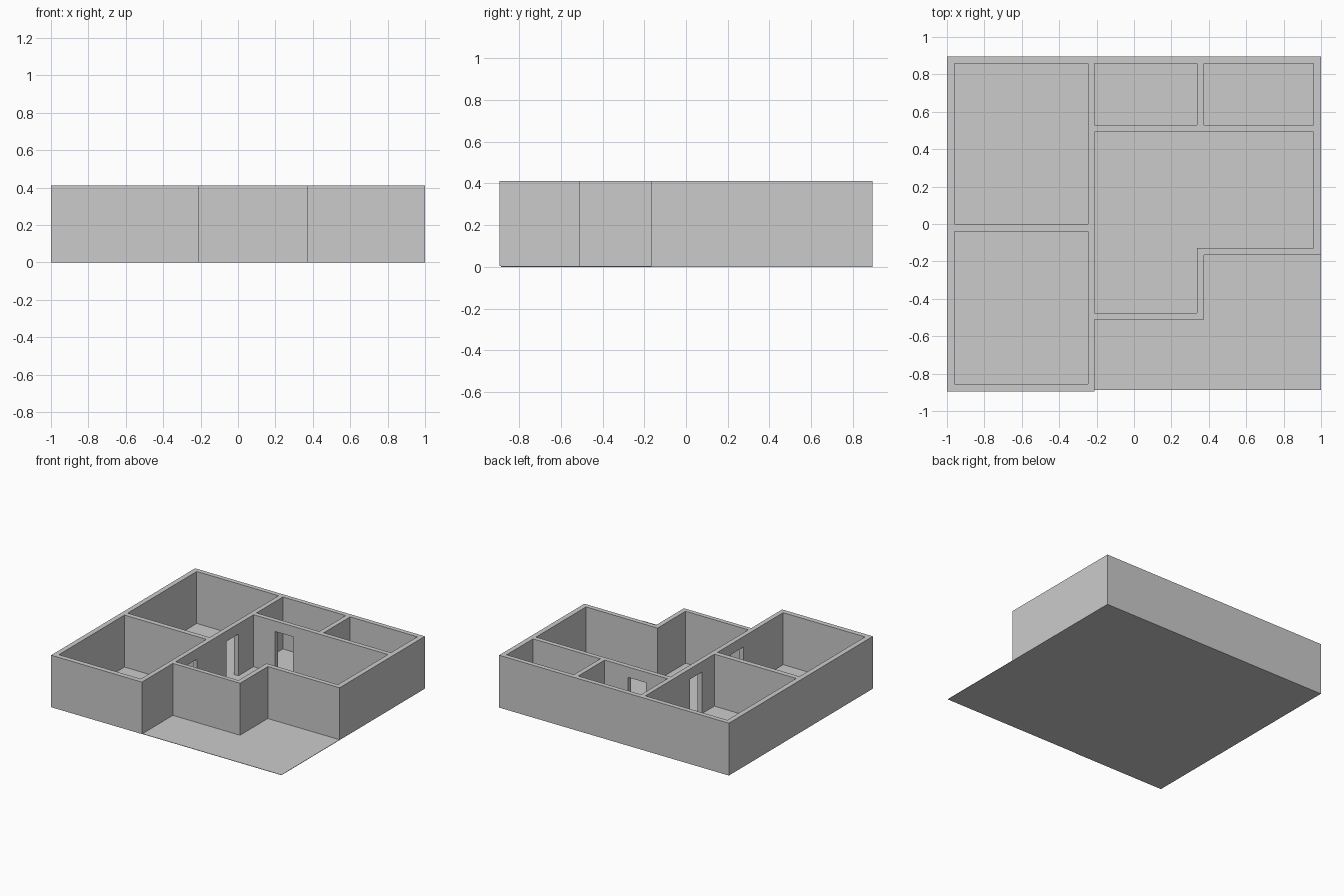
import bpy
import bmesh

if "Cube" in bpy.data.objects:
    bpy.data.objects.remove(bpy.data.objects["Cube"])

HEIGHT, FLOOR, DOOR_TOP = 0.412, 0.003, 0.33


def prism(name, points, z0, z1):
    """Extrude a counter-clockwise plan outline from z0 to z1."""
    bm = bmesh.new()
    face = bm.faces.new([bm.verts.new((x, y, z0)) for x, y in points])
    top = bmesh.ops.extrude_face_region(bm, geom=[face])["geom"]
    verts = [g for g in top if isinstance(g, bmesh.types.BMVert)]
    bmesh.ops.translate(bm, verts=verts, vec=(0, 0, z1 - z0))
    bmesh.ops.recalc_face_normals(bm, faces=bm.faces[:])
    mesh = bpy.data.meshes.new(name)
    bm.to_mesh(mesh)
    bm.free()
    obj = bpy.data.objects.new(name, mesh)
    bpy.context.scene.collection.objects.link(obj)
    return obj


def rect(x0, x1, y0, y1):
    return [(x0, y0), (x1, y0), (x1, y1), (x0, y1)]


def carve(target, points, z0, z1):
    """Cut a prism out of the target and discard the cutter."""
    cutter = prism("cutter", points, z0, z1)
    cutter.hide_render = True
    mod = target.modifiers.new("carve", 'BOOLEAN')
    mod.operation, mod.solver, mod.object = 'DIFFERENCE', 'EXACT', cutter
    bpy.context.view_layer.objects.active = target
    bpy.ops.object.modifier_apply(modifier=mod.name)
    bpy.data.objects.remove(cutter, do_unlink=True)


# Floor slab, including the open corner terrace
prism("floor", rect(-1, 1, -0.888, 0.895), 0, FLOOR)

# Solid block following the stepped outer wall line
walls = prism("walls", [(-1, -0.895), (-0.21, -0.895), (-0.21, -0.51), (0.375, -0.51),
                        (0.375, -0.165), (1, -0.165), (1, 0.895), (-1, 0.895)],
              FLOOR, HEIGHT)

# Rooms
rooms = [
    rect(-0.96, -0.247, 0.0, 0.858),
    rect(-0.96, -0.247, -0.855, -0.04),
    rect(-0.21, 0.337, 0.53, 0.858),
    rect(0.375, 0.96, 0.53, 0.858),
    [(-0.21, -0.475), (0.337, -0.475), (0.337, -0.128), (0.96, -0.128),
     (0.96, 0.493), (-0.21, 0.493)],
]
for room in rooms:
    carve(walls, room, -0.1, 0.6)

# Interior doorways with a lintel above
doors = [
    rect(-0.29, -0.17, 0.155, 0.305),
    rect(-0.29, -0.17, -0.36, -0.208),
    rect(-0.022, 0.132, 0.45, 0.57),
]
for door in doors:
    carve(walls, door, -0.1, DOOR_TOP)
